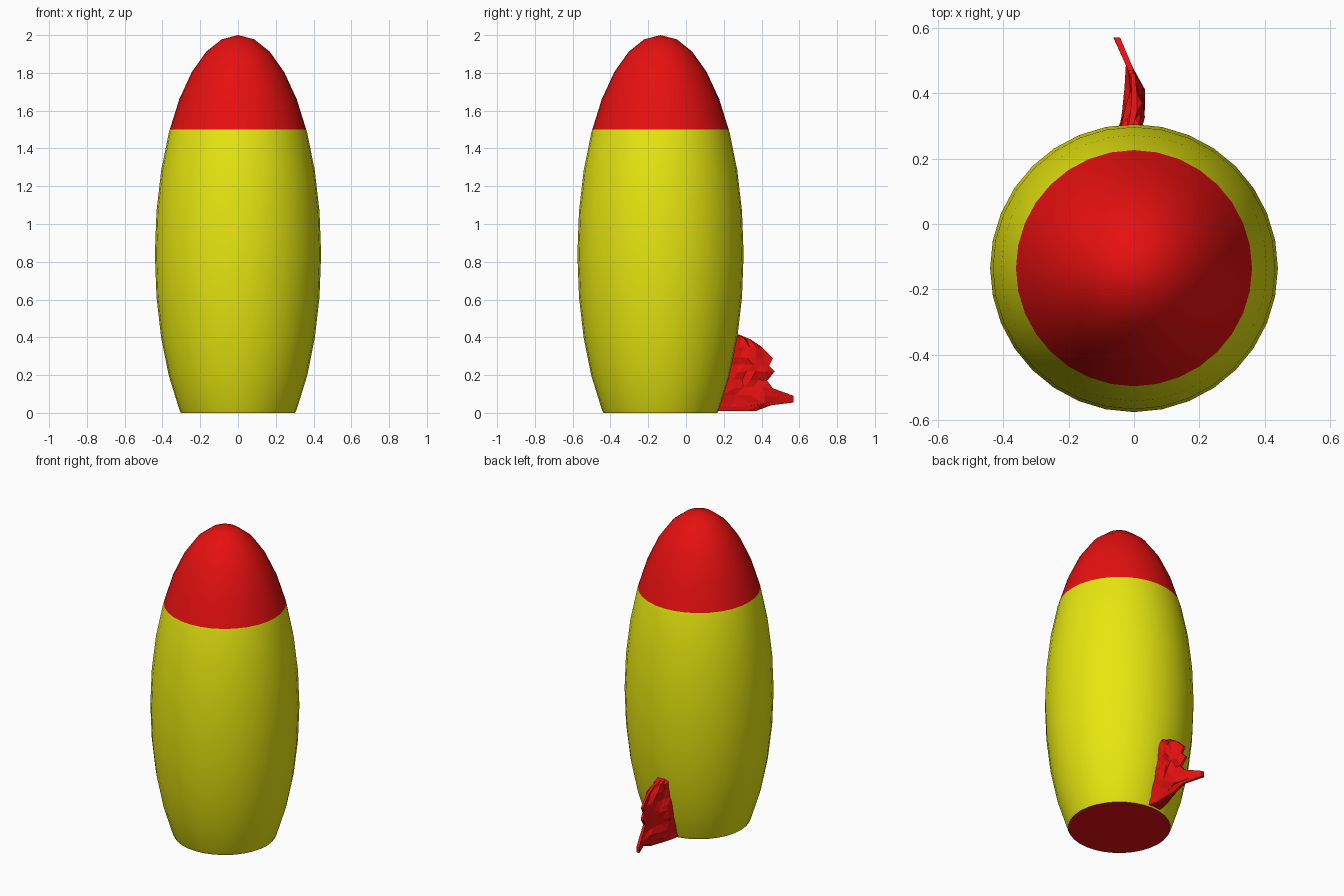
import bpy, bmesh, math, random
from mathutils import Matrix

random.seed(4)
if "Cube" in bpy.data.objects:
    bpy.data.objects.remove(bpy.data.objects["Cube"], do_unlink=True)

CENTRE_Y, CENTRE_Z = -0.135, 0.84
RADIUS, HALF_HEIGHT = 0.44, 1.16
NOSE_Z = 1.5


def make_material(name, rgb):
    mat = bpy.data.materials.new(name)
    mat.use_nodes = True
    mat.diffuse_color = (*rgb, 1)
    mat.node_tree.nodes["Principled BSDF"].inputs["Base Color"].default_value = (*rgb, 1)
    return mat


red = make_material("red", (0.8, 0.005, 0.005))
yellow = make_material("yellow", (0.8, 0.8, 0.005))


def add_object(name, bm, mats, smooth):
    mesh = bpy.data.meshes.new(name)
    bm.to_mesh(mesh)
    bm.free()
    for mat in mats:
        mesh.materials.append(mat)
    obj = bpy.data.objects.new(name, mesh)
    bpy.context.collection.objects.link(obj)
    if smooth:
        bpy.ops.object.select_all(action='DESELECT')
        obj.select_set(True)
        bpy.context.view_layer.objects.active = obj
        bpy.ops.object.shade_smooth_by_angle(angle=math.radians(35))
    return obj


def cut(bm, z, keep_above):
    geom = bm.verts[:] + bm.edges[:] + bm.faces[:]
    return bmesh.ops.bisect_plane(bm, geom=geom, plane_co=(0, 0, z), plane_no=(0, 0, 1),
                                  clear_inner=keep_above, clear_outer=not keep_above)


def ellipsoid():
    bm = bmesh.new()
    bmesh.ops.create_uvsphere(bm, u_segments=32, v_segments=16, radius=1)
    bm.transform(Matrix.Translation((0, CENTRE_Y, CENTRE_Z))
                 @ Matrix.Diagonal((RADIUS, RADIUS, HALF_HEIGHT, 1)))
    return bm


# Body: ellipsoid cut flat at the base, with a red underside
bm = ellipsoid()
cut(bm, NOSE_Z, False)
cut(bm, 0, True)
rim = [e for e in bm.edges if e.is_boundary and e.verts[0].co.z < 0.1]
bmesh.ops.contextual_create(bm, geom=rim)
bmesh.ops.recalc_face_normals(bm, faces=bm.faces[:])
for face in bm.faces:
    face.material_index = int(face.normal.z < -0.95)
add_object("body", bm, [yellow, red], True)

# Nose cone: the upper part of the same ellipsoid
bm = ellipsoid()
cut(bm, NOSE_Z, True)
add_object("nose_cone", bm, [red], True)

# Tail fin: crumpled sheet, one (height, outer reach) pair per row
rows = [(0.01, 0.37), (0.04, 0.45), (0.055, 0.57), (0.09, 0.57), (0.13, 0.46),
        (0.17, 0.43), (0.22, 0.47), (0.25, 0.44), (0.29, 0.46), (0.35, 0.40),
        (0.39, 0.34), (0.415, 0.28)]
COLS = 6


def body_back(z):
    t = (z - CENTRE_Z) / HALF_HEIGHT
    return CENTRE_Y + RADIUS * math.sqrt(1 - t * t)


def fin_middle(y):
    # Sheet leans in to -x towards its tip
    return -0.008 - 0.9 * max(0, y - 0.46) ** 1.5 + 0.012 * math.sin((y - 0.3) * 18)


bm = bmesh.new()
sides = []
for sign in (-1, 1):
    grid = []
    for i, (z, reach) in enumerate(rows):
        root = body_back(z) - 0.015
        line = []
        for j in range(COLS):
            f = j / (COLS - 1)
            y = root + (reach - root) * f
            inner = 0 < j < COLS - 1 and 0 < i < len(rows) - 1
            wobble = 0.011 if inner else 0.003
            half = 0.036 * (1 - f) + 0.008
            x = fin_middle(y) + sign * half + random.uniform(-wobble, wobble)
            # Rows sag towards the outer edge
            lift = random.uniform(-0.008, 0.008) if inner else 0
            line.append(bm.verts.new((x, y, z + lift)))
        grid.append(line)
    sides.append(grid)

n = len(rows)
for grid in sides:
    for i in range(n - 1):
        for j in range(COLS - 1):
            bm.faces.new((grid[i][j], grid[i][j + 1], grid[i + 1][j + 1], grid[i + 1][j]))
a, b = sides
for i in range(n - 1):
    for j in (0, COLS - 1):
        bm.faces.new((a[i][j], a[i + 1][j], b[i + 1][j], b[i][j]))
for j in range(COLS - 1):
    for i in (0, n - 1):
        bm.faces.new((a[i][j], a[i][j + 1], b[i][j + 1], b[i][j]))
bmesh.ops.triangulate(bm, faces=bm.faces[:])
bmesh.ops.recalc_face_normals(bm, faces=bm.faces[:])
add_object("tail_fin", bm, [red], False)
